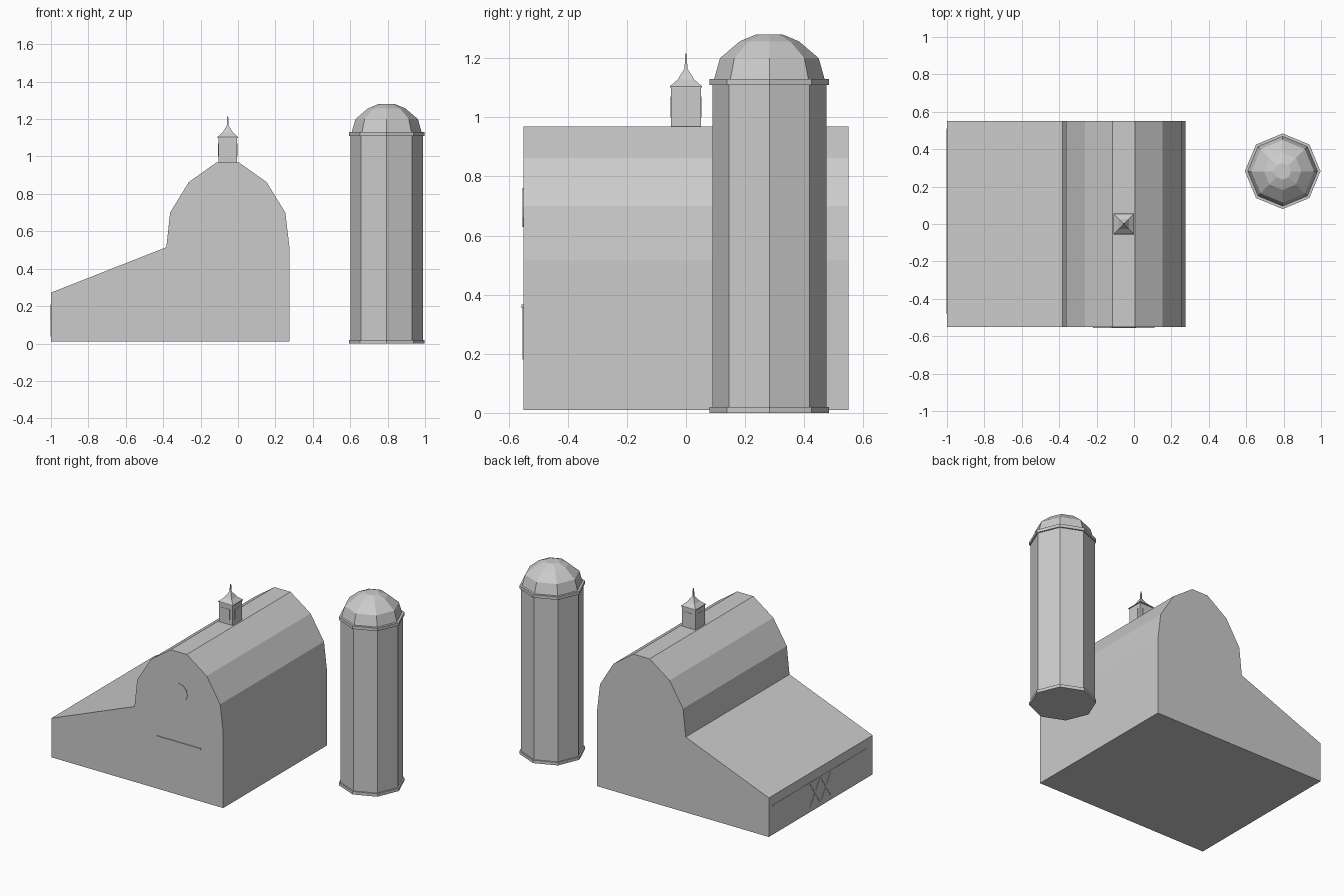
import bpy, bmesh, math
from mathutils import Vector

if "Cube" in bpy.data.objects:
    bpy.data.objects.remove(bpy.data.objects["Cube"])


def finish(name, bm):
    bmesh.ops.recalc_face_normals(bm, faces=bm.faces)
    me = bpy.data.meshes.new(name)
    bm.to_mesh(me)
    bm.free()
    ob = bpy.data.objects.new(name, me)
    bpy.context.collection.objects.link(ob)
    return ob


def extrude_y(name, profile, y0, y1):
    """Closed prism from an x-z profile."""
    bm = bmesh.new()
    f = bm.faces.new([bm.verts.new((x, y0, z)) for x, z in profile])
    ext = bmesh.ops.extrude_face_region(bm, geom=[f])["geom"]
    bmesh.ops.translate(bm, vec=(0, y1 - y0, 0),
                        verts=[v for v in ext if isinstance(v, bmesh.types.BMVert)])
    return finish(name, bm)


def stack(name, rings, n, cx, cy, turn=0.0):
    """n-sided closed form through (radius, z) rings."""
    bm = bmesh.new()
    loops = []
    for r, z in rings:
        loops.append([bm.verts.new((cx + r * math.cos(turn + math.tau * i / n),
                                    cy + r * math.sin(turn + math.tau * i / n), z))
                      for i in range(n)])
    for a, b in zip(loops, loops[1:]):
        for i in range(n):
            j = (i + 1) % n
            bm.faces.new((a[i], a[j], b[j], b[i]))
    bm.faces.new(loops[0])
    bm.faces.new(loops[-1])
    return finish(name, bm)


def box(name, lo, hi):
    return extrude_y(name, [(lo[0], lo[2]), (hi[0], lo[2]), (hi[0], hi[2]), (lo[0], hi[2])],
                     lo[1], hi[1])


def side_bar(name, a, b, w):
    """Thin bar on the lean-to wall between two (y, z) points."""
    a, b = Vector(a), Vector(b)
    d = (b - a).normalized() * w / 2
    p = Vector((-d.y, d.x))
    bm = bmesh.new()
    f = bm.faces.new([bm.verts.new((-1.0, q.x, q.y)) for q in (a - p, b - p, b + p, a + p)])
    ext = bmesh.ops.extrude_face_region(bm, geom=[f])["geom"]
    bmesh.ops.translate(bm, vec=(-0.002, 0, 0),
                        verts=[v for v in ext if isinstance(v, bmesh.types.BMVert)])
    return finish(name, bm)


# Barn body with its rounded gambrel roof, symmetric about the ridge
CX = -0.055
half = [(0.33, 0.01), (0.33, 0.515), (0.308, 0.70), (0.208, 0.863), (0.06, 0.968)]
profile = [(CX + x, z) for x, z in half] + [(CX - x, z) for x, z in reversed(half)]
profile[-1], profile[-2] = (-0.383, 0.01), (-0.383, 0.515)
extrude_y("barn_body", profile, -0.55, 0.55)

# Lean-to on the left
extrude_y("lean_to", [(-1.0, 0.01), (-0.383, 0.01), (-0.383, 0.515), (-1.0, 0.272)], -0.55, 0.55)

# Front door with its overhead rail
box("front_door", (-0.14, -0.553, 0.18), (0.10, -0.549, 0.355))
box("door_rail", (-0.22, -0.556, 0.355), (0.11, -0.549, 0.366))

# Round loft window
extrude_y("loft_window", [(CX + 0.066 * math.cos(math.tau * i / 12),
                           0.695 + 0.066 * math.sin(math.tau * i / 12)) for i in range(12)],
          -0.553, -0.549)

# Cross-braced double doors on the lean-to wall
for i, y in enumerate((-0.115, 0.0)):
    side_bar(f"side_brace_{i}_up", (y + 0.005, 0.04), (y + 0.11, 0.20), 0.012)
    side_bar(f"side_brace_{i}_down", (y + 0.005, 0.20), (y + 0.11, 0.04), 0.012)
side_bar("side_door_rail", (-0.48, 0.205), (0.51, 0.205), 0.008)

# Cupola: square tower, vents on each side, flared spire
D = math.sqrt(2)
box("cupola_tower", (CX - 0.05, -0.05, 0.96), (CX + 0.05, 0.05, 1.10))
for s in (-1, 1):
    box("cupola_vent_y", (CX - 0.03, s * 0.05 - 0.002, 1.0), (CX + 0.03, s * 0.05 + 0.002, 1.07))
    box("cupola_vent_x", (CX + s * 0.05 - 0.002, -0.03, 1.0), (CX + s * 0.05 + 0.002, 0.03, 1.07))
stack("cupola_spire", [(r * D, z) for r, z in
      ((0.055, 1.10), (0.054, 1.105), (0.028, 1.128), (0.005, 1.165), (0.0025, 1.215))],
      4, CX, 0.0, math.pi / 4)

# Silo: eight-sided shaft, two hoops and a faceted dome
SX, SY = 0.795, 0.282
stack("silo_shaft", [(0.193, 0.005), (0.193, 1.12)], 8, SX, SY)
for name, z in (("silo_base_hoop", 0.0), ("silo_top_hoop", 1.11)):
    stack(name, [(0.202, z), (0.202, z + 0.02)], 8, SX, SY)
stack("silo_dome", [(0.188, 1.125), (0.167, 1.20), (0.10, 1.257), (0.045, 1.28)], 8, SX, SY)
